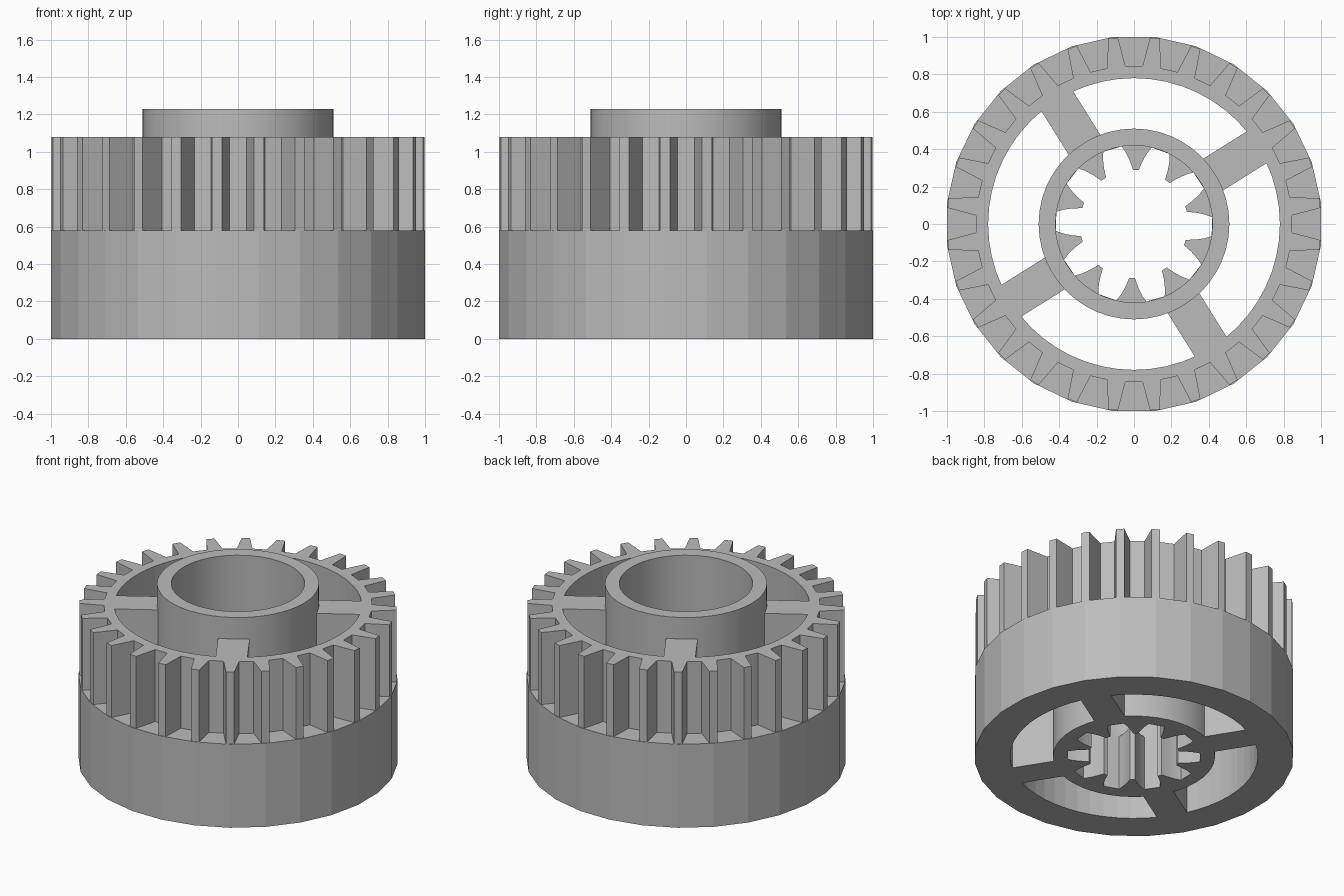
import bpy
import bmesh
from math import radians, sin, cos, pi

cube = bpy.data.objects.get("Cube")
if cube:
    bpy.data.objects.remove(cube)

# Single grey material
grey = bpy.data.materials.new("plain_grey")
grey.use_nodes = True
COLOUR = (0.5, 0.5, 0.5, 1.0)
grey.diffuse_color = COLOUR
grey.node_tree.nodes["Principled BSDF"].inputs["Base Color"].default_value = COLOUR

TEETH = 28
SPLINES = 10
DRUM_TOP, GEAR_TOP, HUB_TOP = 0.58, 1.08, 1.23
SPLINE_TOP = 0.38
RIM_INNER, HUB_OUTER, BORE = 0.78, 0.51, 0.42


def polar(r, degrees):
    a = radians(degrees)
    return (r * cos(a), r * sin(a))


def circle(r, n, start=0):
    return [polar(r, start + 360 * i / n) for i in range(n)]


def toothed(profile, n, start):
    """Repeat a half tooth (radius, half angle) mirrored around a circle."""
    points = []
    for i in range(n):
        mid = start + 360 * i / n
        points += [polar(r, mid - a) for r, a in profile]
        points += [polar(r, mid + a) for r, a in reversed(profile)]
    return points


def prism(name, loops, z0, z1, smooth=False):
    """Fill the area between outline loops and raise it from z0 to z1."""
    bm = bmesh.new()
    edges = []
    for loop in loops:
        verts = [bm.verts.new((x, y, z0)) for x, y in loop]
        edges += [bm.edges.new((v, verts[i - 1])) for i, v in enumerate(verts)]
    bmesh.ops.triangle_fill(bm, use_beauty=True, use_dissolve=False, edges=edges)
    base = bm.faces[:]
    top = bmesh.ops.extrude_face_region(bm, geom=base, use_keep_orig=True)
    for v in top["geom"]:
        if isinstance(v, bmesh.types.BMVert):
            v.co.z = z1
    bmesh.ops.recalc_face_normals(bm, faces=bm.faces[:])
    mesh = bpy.data.meshes.new(name)
    bm.to_mesh(mesh)
    bm.free()
    mesh.materials.append(grey)
    obj = bpy.data.objects.new(name, mesh)
    bpy.context.collection.objects.link(obj)
    if smooth:
        bpy.ops.object.select_all(action='DESELECT')
        obj.select_set(True)
        bpy.context.view_layer.objects.active = obj
        bpy.ops.object.shade_smooth_by_angle(angle=radians(20))
    return obj


# Faceted lower drum, flats facing the axes
step = 360 / TEETH
drum = circle(1 / cos(pi / TEETH), TEETH, step / 2)
rim = circle(RIM_INNER, 56)
prism("lower_drum", [drum, rim], 0, DRUM_TOP)

# Toothed ring above the drum
gear = toothed([(0.845, step / 2 - 3.1), (1.0, 1.5)], TEETH, step / 2)
prism("gear_ring", [gear, rim], DRUM_TOP, GEAR_TOP)

# Hub: splined socket below, round bore above
hub = circle(HUB_OUTER, 48)
spline = toothed([(BORE, 11), (0.385, 8.5), (0.34, 5.8), (0.29, 3)], SPLINES, 16)
prism("splined_hub", [hub, spline], 0, SPLINE_TOP, True)
prism("upper_hub", [hub, circle(BORE, 48)], SPLINE_TOP, HUB_TOP, True)

# Four spokes between hub and rim
for k in range(4):
    a = radians(32 + 90 * k)
    corners = [(0.49, -0.1), (0.79, -0.1), (0.79, 0.1), (0.49, 0.1)]
    outline = [(x * cos(a) - y * sin(a), x * sin(a) + y * cos(a)) for x, y in corners]
    prism("spoke_%d" % (k + 1), [outline], 0, GEAR_TOP)
